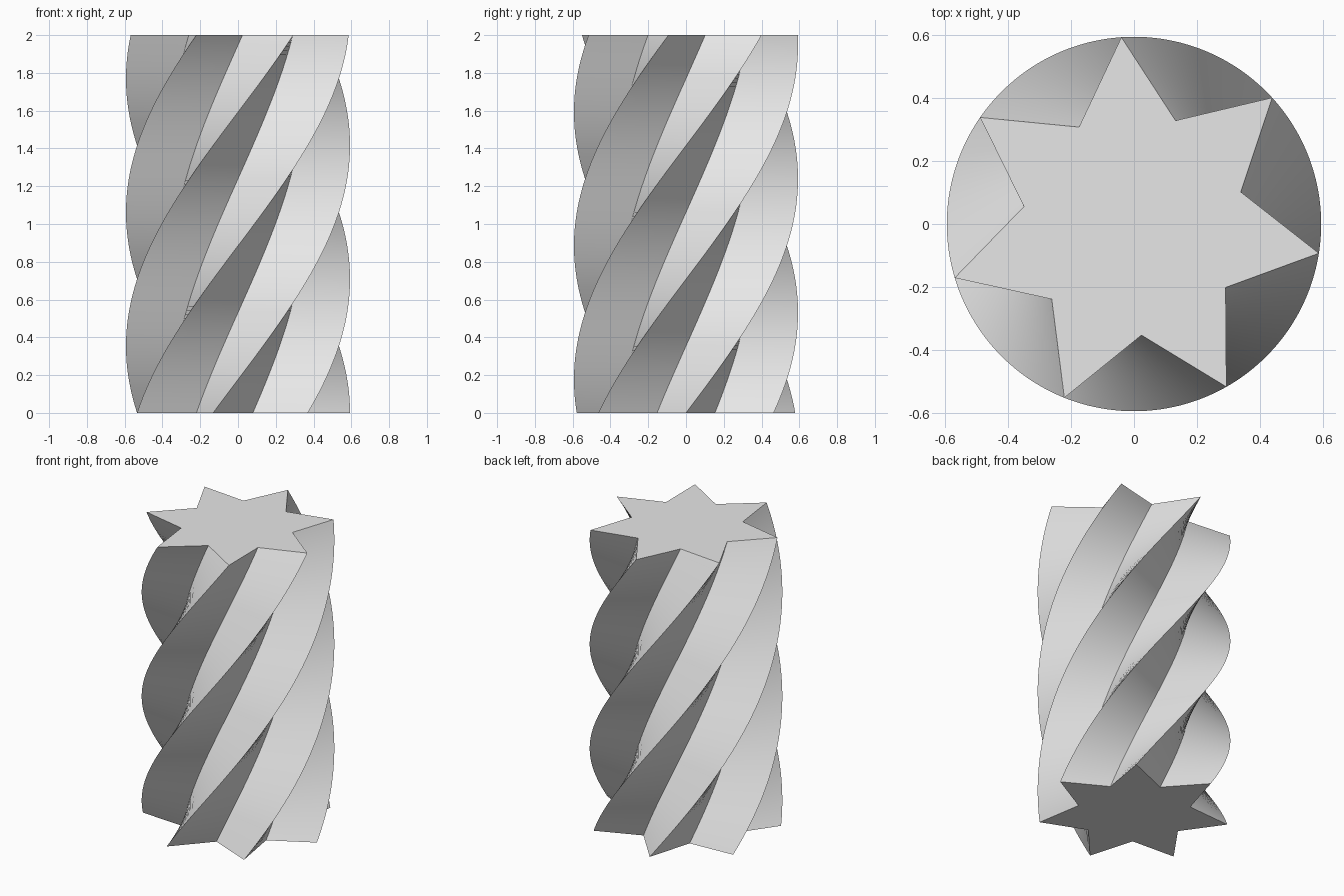
import bpy
import bmesh
from math import cos, sin, pi, radians

cube = bpy.data.objects.get("Cube")
if cube:
    bpy.data.objects.remove(cube, do_unlink=True)

POINTS = 7
TIP_RADIUS, VALLEY_RADIUS = 0.593, 0.353
HEIGHT = 2.0
TWIST = radians(145.3)
LAYERS = 96


def flat_material(name, colour):
    mat = bpy.data.materials.new(name)
    mat.use_nodes = True
    mat.diffuse_color = colour
    mat.node_tree.nodes["Principled BSDF"].inputs["Base Color"].default_value = colour
    return mat


def star_ring(bm, z, turn):
    """One star-shaped cross-section, turned about the axis."""
    ring = []
    for i in range(2 * POINTS):
        radius = VALLEY_RADIUS if i % 2 else TIP_RADIUS
        angle = turn + pi * i / POINTS
        ring.append(bm.verts.new((radius * cos(angle), radius * sin(angle), z)))
    return ring


# Twisted star column: stacked, gradually turned sections
bm = bmesh.new()
rings = [star_ring(bm, HEIGHT * k / LAYERS, TWIST * k / LAYERS)
         for k in range(LAYERS + 1)]
for low, high in zip(rings, rings[1:]):
    for i in range(2 * POINTS):
        j = (i + 1) % (2 * POINTS)
        bm.faces.new((low[i], low[j], high[j], high[i]))

# Flat star caps
bm.faces.new(list(reversed(rings[0])))
bm.faces.new(rings[-1])

mesh = bpy.data.meshes.new("twisted_star_column")
bm.to_mesh(mesh)
bm.free()
mesh.materials.append(flat_material("light grey", (0.8, 0.8, 0.8, 1.0)))

column = bpy.data.objects.new("twisted_star_column", mesh)
bpy.context.collection.objects.link(column)

# Smooth flanks with crisp ridges, valleys and rims
bpy.ops.object.select_all(action="DESELECT")
column.select_set(True)
bpy.context.view_layer.objects.active = column
bpy.ops.object.shade_smooth_by_angle(angle=radians(30))
